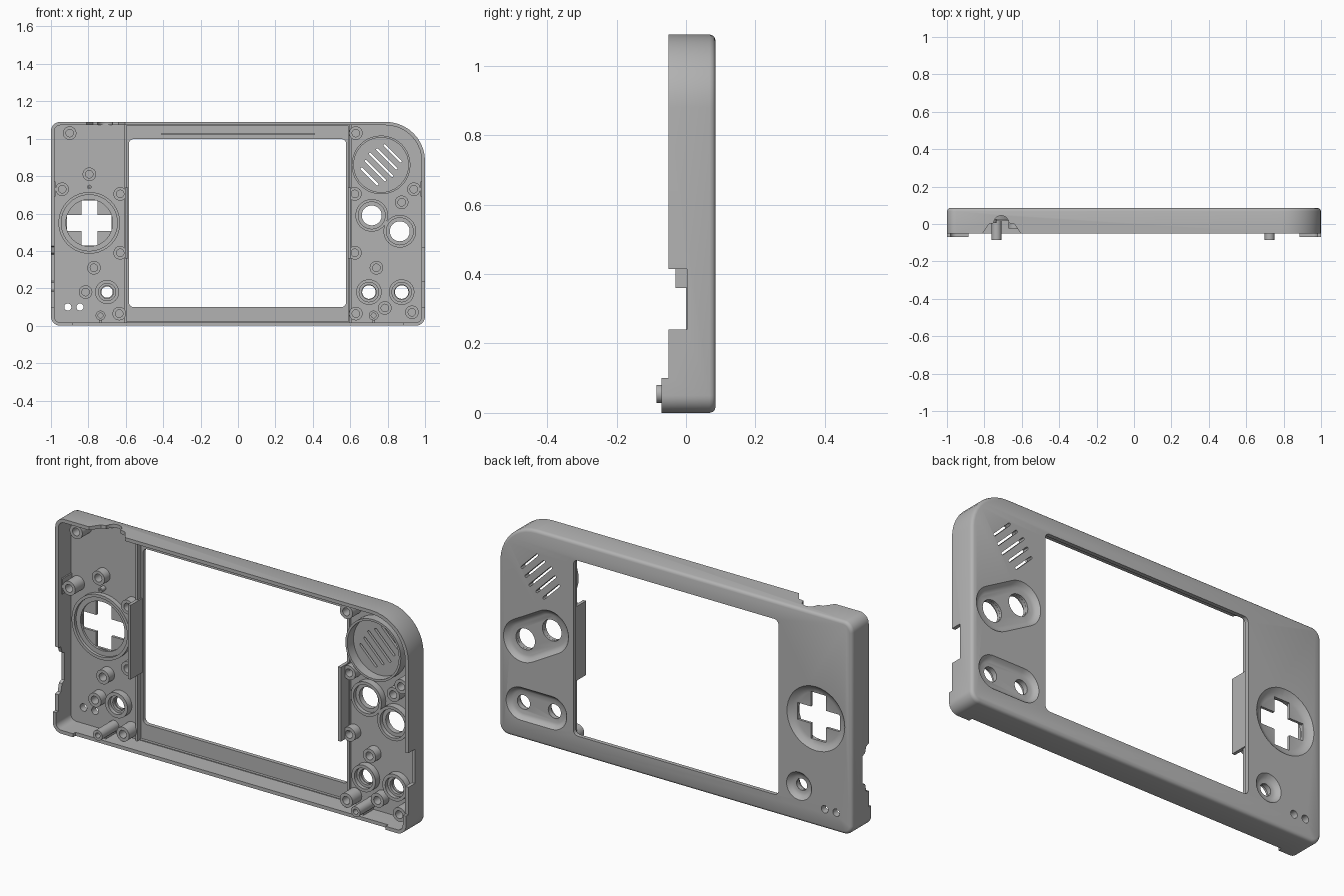
import bpy, bmesh, math

old = bpy.data.objects.get("Cube")
if old:
    bpy.data.objects.remove(old)

grey = bpy.data.materials.new("shell grey")
grey.use_nodes = True
grey.diffuse_color = (0.45, 0.45, 0.45, 1)
grey.node_tree.nodes["Principled BSDF"].inputs["Base Color"].default_value = (0.45, 0.45, 0.45, 1)


# ---- outlines in the x-z plane ----
def rounded(x0, x1, z0, z1, r, big=None, d=0.0, n=10):
    """Rounded rectangle inset by d; big is the radius of the top right corner."""
    big = big or r
    pts = []
    corners = [(x1, z0, r, -1, 1, 270), (x1, z1, big, -1, -1, 0),
               (x0, z1, r, 1, -1, 90), (x0, z0, r, 1, 1, 180)]
    for x, z, rad, sx, sz, start in corners:
        k = max(rad - d, 0.004)
        cx, cz = x + sx * (d + k), z + sz * (d + k)
        for i in range(n + 1):
            a = math.radians(start + 90 * i / n)
            pts.append((cx + k * math.cos(a), cz + k * math.sin(a)))
    return pts


def capsule(a, b, r, n=20):
    ang = math.atan2(b[1] - a[1], b[0] - a[0])
    pts = []
    for c, start in ((b, ang - math.pi / 2), (a, ang + math.pi / 2)):
        for i in range(n + 1):
            t = start + math.pi * i / n
            pts.append((c[0] + r * math.cos(t), c[1] + r * math.sin(t)))
    return pts


def circle(c, r, n=40):
    return [(c[0] + r * math.cos(math.tau * i / n), c[1] + r * math.sin(math.tau * i / n))
            for i in range(n)]


def rect(x0, x1, z0, z1):
    return [(x0, z0), (x1, z0), (x1, z1), (x0, z1)]


# ---- solids ----
def loft(name, rings, place=lambda u, v, w: (u, w, v), closed=False):
    """Skin a list of (outline, depth); closed joins last ring to first."""
    bm = bmesh.new()
    loops = [[bm.verts.new(place(u, v, w)) for u, v in pts] for pts, w in rings]
    pairs = list(zip(loops, loops[1:]))
    if closed:
        pairs.append((loops[-1], loops[0]))
    else:
        bm.faces.new(loops[0])
        bm.faces.new(loops[-1])
    for a, b in pairs:
        for i in range(len(a)):
            j = (i + 1) % len(a)
            bm.faces.new((a[i], a[j], b[j], b[i]))
    bmesh.ops.recalc_face_normals(bm, faces=bm.faces)
    mesh = bpy.data.meshes.new(name)
    bm.to_mesh(mesh)
    bm.free()
    mesh.materials.append(grey)
    ob = bpy.data.objects.new(name, mesh)
    bpy.context.collection.objects.link(ob)
    return ob


def prism(name, pts, y0, y1):
    return loft(name, [(pts, y0), (pts, y1)])


def tube(name, c, outer, inner, y0, y1):
    o, i = circle(c, outer), circle(c, inner)
    return loft(name, [(o, y1), (o, y0), (i, y0), (i, y1)], closed=True)


def cut(target, cutter):
    cutter.hide_render = True
    m = target.modifiers.new("cut", "BOOLEAN")
    m.operation, m.solver, m.object = "DIFFERENCE", "EXACT", cutter
    bpy.context.view_layer.objects.active = target
    bpy.ops.object.modifier_apply(modifier=m.name)
    bpy.data.objects.remove(cutter)


# ---- shell: outer body with softened back edge ----
TOP = 1.09
def outline(d):
    return rounded(-1, 1, 0, TOP, 0.05, 0.21, d)

shell = loft("shell", [(outline(0), -0.07), (outline(0), 0.068), (outline(0.003), 0.077),
                       (outline(0.008), 0.082), (outline(0.016), 0.085)])
cut(shell, prism("cavity", outline(0.018), -0.1, 0.05))
cut(shell, prism("rim_upper", rect(-1.1, 1.1, 0.1, 1.2), -0.1, -0.05))
cut(shell, prism("rim_lower", rect(-0.885, 0.885, -0.1, 0.11), -0.1, -0.05))
cut(shell, prism("screen_recess", rect(-0.595, 0.59, 0.022, 1.068), 0.03, 0.064))
cut(shell, prism("window", rounded(-0.583, 0.578, 0.1, 0.998, 0.025), 0, 0.2))

# ---- dished control areas on the back ----
PAD = (-0.795, 0.55)
A, B = (0.715, 0.59), (0.865, 0.505)
C, D = (0.70, 0.18), (0.875, 0.18)
E = (-0.70, 0.18)
for a, b, wide, narrow in ((PAD, PAD, 0.165, 0.125), (A, B, 0.11, 0.08),
                           (C, D, 0.085, 0.058), (E, E, 0.072, 0.042)):
    mid = (wide + narrow) / 2
    cut(shell, loft("dish", [(capsule(a, (b[0] + 1e-5, b[1]), r), y) for r, y in
                             ((narrow, 0.063), (mid, 0.069), (wide, 0.086))]))

# ---- through holes ----
for c, r in ((A, 0.054), (B, 0.054), (C, 0.036), (D, 0.036), (E, 0.03),
             ((-0.91, 0.1), 0.019), ((-0.845, 0.1), 0.019)):
    cut(shell, prism("hole", circle(c, r), 0, 0.2))
L, W = 0.12, 0.043
cross = [(-L, -W), (-W, -W), (-W, -L), (W, -L), (W, -W), (L, -W),
         (L, W), (W, W), (W, L), (-W, L), (-W, W), (-L, W)]
cut(shell, prism("cross_hole", [(PAD[0] + x, PAD[1] + z) for x, z in cross], 0, 0.2))

# ---- speaker slots ----
SPK = (0.765, 0.86)
for i in range(-2, 3):
    ox, oz = SPK[0] + 0.031 * i, SPK[1] + 0.031 * i
    h = 0.085 - 0.012 * abs(i)
    h *= 0.7
    cut(shell, prism("slot", capsule((ox - h, oz + h), (ox + h, oz - h), 0.006, 6), 0, 0.2))

# ---- side and top port notches ----
def side(u, v, w):
    return (w, u, v)

def top(u, v, w):
    return (u, v, w)

notch = [(-0.1, 0.24), (0.003, 0.24), (0.003, 0.415), (-0.042, 0.415), (-0.1, 0.415)]
cut(shell, loft("right_port", [(notch, 0.95), (notch, 1.1)], side))
notch = [(-0.1, 0.17), (-0.03, 0.19), (-0.02, 0.23), (0.0, 0.24), (0.0, 0.38),
         (-0.02, 0.39), (-0.03, 0.42), (-0.1, 0.44)]
cut(shell, loft("left_port", [(notch, -1.1), (notch, -0.95)], side))
arch = [(-0.71 + 0.04 * math.cos(math.pi * i / 12), 0.005 + 0.04 * math.sin(math.pi * i / 12))
        for i in range(13)]
notch = [(-0.6, -0.1), (-0.605, -0.05), (-0.64, 0.0)] + arch + [(-0.775, 0.0), (-0.81, -0.05), (-0.81, -0.1)]
cut(shell, loft("top_port", [(notch, 1.0), (notch, 1.2)], top))

# ---- collars round the controls ----
FLOOR = 0.052
tube("direction_pad_collar", PAD, 0.165, 0.15, 0.025, FLOOR)
tube("direction_pad_step", PAD, 0.151, 0.125, 0.04, FLOOR)
tube("speaker_collar", SPK, 0.157, 0.146, 0.0, FLOOR)
for c, o, i in ((A, 0.087, 0.072), (B, 0.087, 0.072), (C, 0.068, 0.052), (D, 0.068, 0.052), (E, 0.064, 0.046)):
    tube("button_collar", c, o, i, 0.015, FLOOR)
    tube("button_step", c, i + 0.002, i * 0.74, 0.035, FLOOR)
tube("pad_pin", (-0.795, 0.742), 0.012, 0.004, 0.02, FLOOR)

# ---- screw posts ----
low = [(-0.795, 0.81), (-0.77, 0.31), (-0.815, 0.18), (0.74, 0.31), (0.875, 0.66),
       (-0.63, 0.705), (-0.63, 0.39), (0.625, 0.705), (0.625, 0.39), (0.785, 0.095)]
tall = [(-0.9, 1.03), (-0.94, 0.73), (0.63, 1.03), (0.94, 0.73),
        (-0.635, 0.065), (0.63, 0.065), (0.93, 0.072)]
for posts, y in ((low, 0.005), (tall, -0.025)):
    for p in posts:
        tube("screw_post", p, 0.036, 0.02, y, FLOOR)
for s, x in ((-1, -0.735), (1, 0.725)):
    tube("locating_peg", (x, 0.055), 0.026, 0.013, -0.085, FLOOR)
    prism("peg_web", rect(x - 0.008, x + 0.008, 0.01, 0.033), -0.03, FLOOR)
    # wall beside the post and screen guide rail
    prism("post_web", rect(*sorted((s * 0.975, s * 0.99)), 0.69, 0.77), -0.025, FLOOR)
    prism("screen_rail", rect(*sorted((s * 0.587, s * 0.603)), 0.36, 0.74), -0.03, 0.066)
    prism("screen_border", rect(*sorted((s * 0.594, s * 0.606)), 0.015, 1.075), 0.035, 0.066)

# ---- thin rib above the window ----
prism("top_rib", rect(-0.41, 0.41, 1.02, 1.03), 0.045, 0.066)

# ---- shading ----
for ob in bpy.context.scene.objects:
    ob.select_set(ob.type == "MESH")
bpy.context.view_layer.objects.active = shell
bpy.ops.object.shade_smooth_by_angle(angle=math.radians(30))
